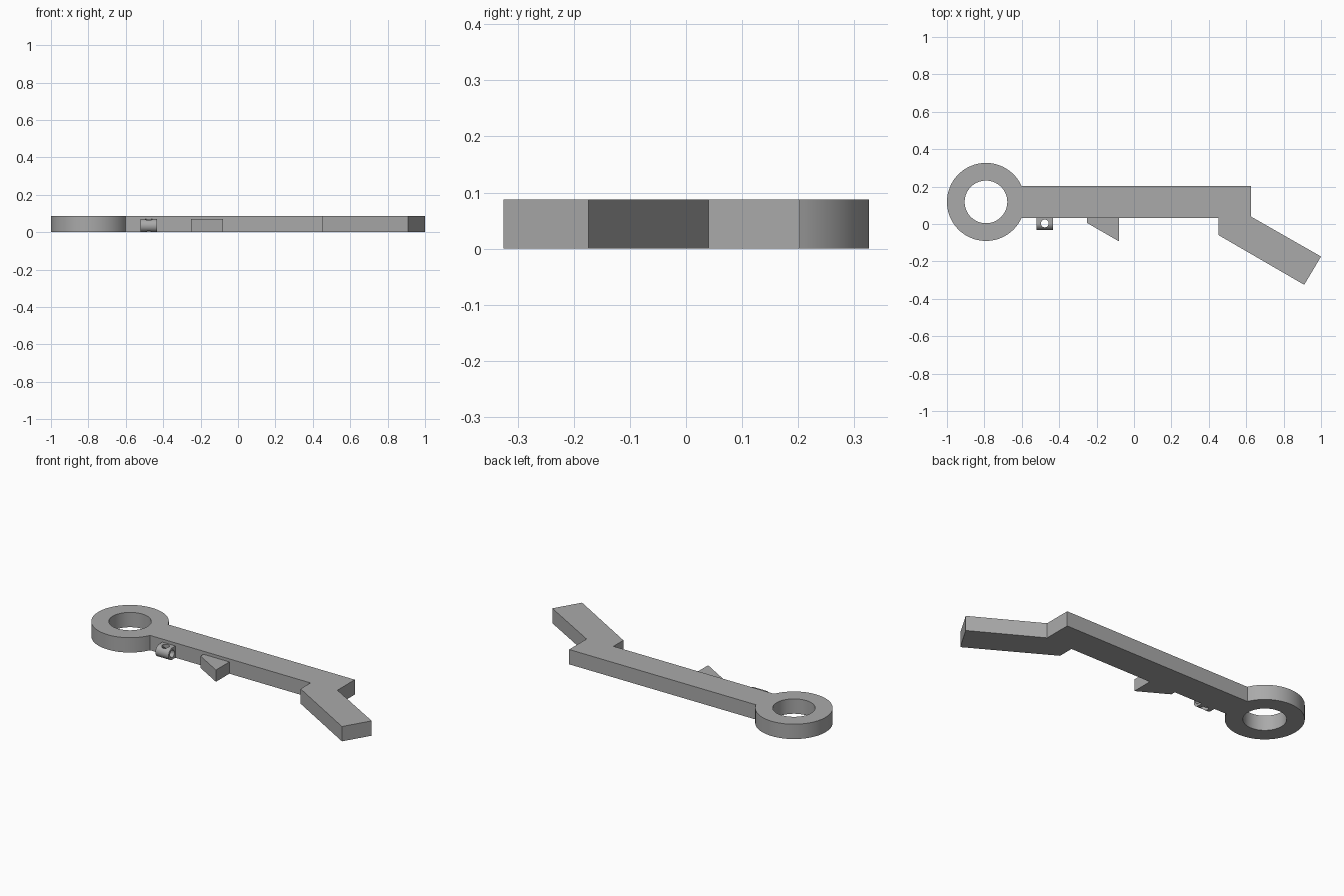
import bpy, bmesh
from math import cos, sin, radians, pi
from mathutils import Matrix, Vector

if "Cube" in bpy.data.objects:
    bpy.data.objects.remove(bpy.data.objects["Cube"], do_unlink=True)

grey = bpy.data.materials.new("plain grey")
grey.use_nodes = True
colour = (0.4, 0.4, 0.4, 1)
grey.diffuse_color = colour
grey.node_tree.nodes["Principled BSDF"].inputs["Base Color"].default_value = colour

THICK = 0.088
RING = Vector((-0.7915, 0.118))
RING_R, HOLE_R = 0.2085, 0.114


def arc(cx, cy, r, start, end, steps):
    """Points along an arc, angles in degrees."""
    angles = [radians(start + (end - start) * i / steps) for i in range(steps + 1)]
    return [(cx + r * cos(a), cy + r * sin(a)) for a in angles]


def prism(name, outline, depth, matrix=Matrix()):
    """Extrude a flat outline upward, then place it."""
    bm = bmesh.new()
    face = bm.faces.new([bm.verts.new((x, y, 0)) for x, y in outline])
    top = bmesh.ops.extrude_face_region(bm, geom=[face])["geom"]
    bmesh.ops.translate(bm, vec=(0, 0, depth),
                        verts=[v for v in top if isinstance(v, bmesh.types.BMVert)])
    bmesh.ops.recalc_face_normals(bm, faces=bm.faces)
    bm.transform(matrix)
    mesh = bpy.data.meshes.new(name)
    bm.to_mesh(mesh)
    bm.free()
    mesh.materials.append(grey)
    obj = bpy.data.objects.new(name, mesh)
    bpy.context.collection.objects.link(obj)
    return obj


def activate(obj):
    bpy.ops.object.select_all(action='DESELECT')
    obj.select_set(True)
    bpy.context.view_layer.objects.active = obj


def drill(obj, centre, radius, length, axis, sides):
    """Cut a round hole along the given axis."""
    turn = Vector((0, 0, 1)).rotation_difference(Vector(axis)).to_matrix().to_4x4()
    place = Matrix.Translation(centre) @ turn @ Matrix.Translation((0, 0, -length / 2))
    cutter = prism("hole_cutter", arc(0, 0, radius, 0, 360, sides)[:-1], length, place)
    cutter.hide_render = True
    activate(obj)
    mod = obj.modifiers.new("hole", 'BOOLEAN')
    mod.operation, mod.solver, mod.object = 'DIFFERENCE', 'EXACT', cutter
    bpy.ops.object.modifier_apply(modifier=mod.name)
    bpy.data.objects.remove(cutter, do_unlink=True)


def smooth(obj):
    activate(obj)
    bpy.ops.object.shade_smooth_by_angle(angle=radians(30))


# Main plate: ring end, straight bar and angled tail in one outline
outline = arc(*RING, RING_R, 24.05, 335.95, 96) + [
    (0.453, 0.033), (0.453, -0.06), (0.91, -0.325),
    (1.0, -0.174), (0.625, 0.04), (0.625, 0.203)]
body = prism("ring_bar_and_tail", outline, THICK)
drill(body, (*RING, THICK / 2), HOLE_R, 0.3, (0, 0, 1), 96)
smooth(body)

# Wedge-shaped catch under the bar
prism("wedge_catch", [(-0.25, 0.033), (-0.25, 0.005), (-0.08, -0.093), (-0.08, 0.033)], 0.07)

# Round-nosed lug with crossing holes, profile swept along x
LUG_X, LUG_Y, LUG_R, LUG_W = -0.477, 0.003, 0.035, 0.086
profile = arc(LUG_Y, LUG_R, LUG_R, 90, 270, 32) + [(0.033, 0), (0.033, 2 * LUG_R)]
along_x = Matrix(((0, 0, 1, LUG_X - LUG_W / 2), (1, 0, 0, 0), (0, 1, 0, 0), (0, 0, 0, 1)))
lug = prism("drilled_lug", profile, LUG_W, along_x)
for axis in ((0, 0, 1), (1, 0, 0)):
    drill(lug, (LUG_X, LUG_Y, LUG_R), 0.021, 0.2, axis, 32)
smooth(lug)
